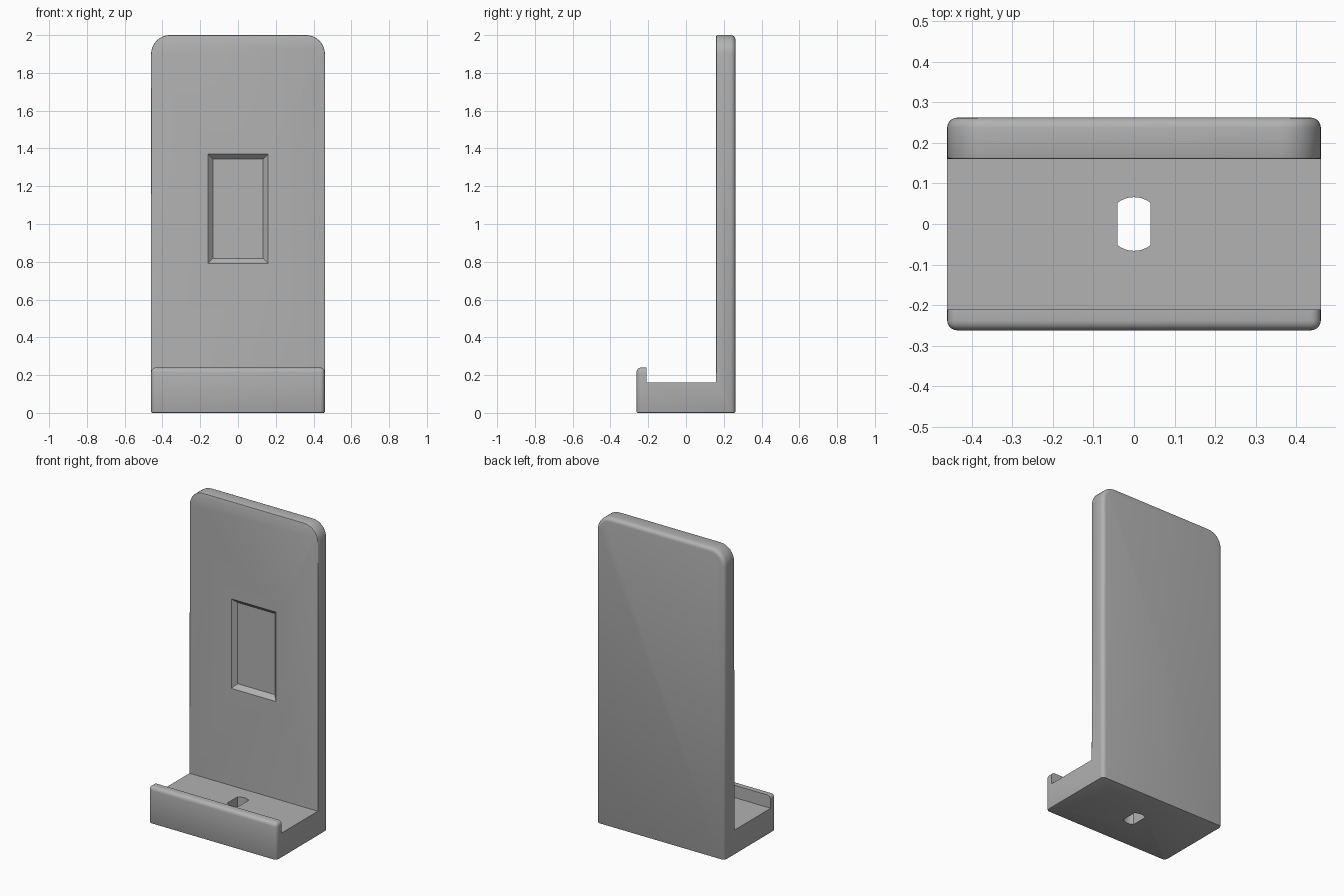
import bpy
import bmesh
from math import acos, cos, sin, pi, radians

old = bpy.data.objects.get("Cube")
if old:
    bpy.data.objects.remove(old, do_unlink=True)

W, D, H = 0.46, 0.262, 2.0            # half width, half depth, height
PLATE, SHELF = 0.16, 0.16             # plate front y, shelf top z
LIP_Y, LIP_Z = -0.21, 0.24            # lip inner y, lip top z

grey = bpy.data.materials.new("light grey")
grey.use_nodes = True
colour = (0.445, 0.445, 0.445, 1)
grey.diffuse_color = colour
grey.node_tree.nodes["Principled BSDF"].inputs["Base Color"].default_value = colour


def loft(bm, first, second):
    """Close two matching loops of points into a solid."""
    a = [bm.verts.new(p) for p in first]
    b = [bm.verts.new(p) for p in second]
    bm.faces.new(a)
    bm.faces.new(b[::-1])
    for i in range(len(a)):
        j = (i + 1) % len(a)
        bm.faces.new((a[j], a[i], b[i], b[j]))
    bmesh.ops.recalc_face_normals(bm, faces=bm.faces)


def make_object(name, bm):
    mesh = bpy.data.meshes.new(name)
    bm.to_mesh(mesh)
    bm.free()
    mesh.materials.append(grey)
    obj = bpy.data.objects.new(name, mesh)
    bpy.context.collection.objects.link(obj)
    return obj


def round_edges(bm, rule, radius, segments):
    """Round every edge whose two end points both satisfy the rule."""
    edges = [e for e in bm.edges if rule(e.verts[0].co, e.verts[1].co)]
    bmesh.ops.bevel(bm, geom=edges, offset=radius, offset_type='OFFSET',
                    segments=segments, profile=0.5, affect='EDGES')


def near(*values):
    return all(abs(v - values[0]) < 1e-4 for v in values)


# Stand body: side profile swept across the width
profile = [(-D, 0), (D, 0), (D, H), (PLATE, H), (PLATE, SHELF),
           (LIP_Y, SHELF), (LIP_Y, LIP_Z), (-D, LIP_Z)]
bm = bmesh.new()
loft(bm, [(-W, y, z) for y, z in profile], [(W, y, z) for y, z in profile])

# Large top corners of the plate
round_edges(bm, lambda a, b: near(H, a.z, b.z) and near(a.x, b.x), 0.1, 10)
# Soft outline of the back, the front of the lip and its upper ends
def soft(a, b):
    on_bottom = near(0, a.z, b.z)
    back_or_front = near(D, abs(a.y), abs(b.y)) and near(a.y, b.y)
    lip_end = near(LIP_Z, a.z, b.z) and near(a.x, b.x)
    return not on_bottom and (back_or_front or lip_end)
round_edges(bm, soft, 0.025, 5)
# Fine rounding under the base and around the plate's front outline
round_edges(bm, lambda a, b: near(0, a.z, b.z), 0.007, 2)
round_edges(bm, lambda a, b: near(PLATE, a.y, b.y) and max(a.z, b.z) > SHELF + 0.01, 0.005, 2)
stand = make_object("phone_stand", bm)

# Shallow pocket with sloping walls
def rectangle(y, inset):
    x, low, high = 0.16 - inset, 0.79 + inset, 1.37 - inset
    return [(-x, y, low), (x, y, low), (x, y, high), (-x, y, high)]
bm = bmesh.new()
loft(bm, rectangle(PLATE - 0.027, -0.027), rectangle(PLATE + 0.027, 0.027))
pocket = make_object("pocket_cutter", bm)

# Cable slot: a circle with two flat sides
R, FLAT = 0.066, 0.041
start = acos(FLAT / R)
arc = [start + (pi - 2 * start) * i / 12 for i in range(13)]
outline = [(R * cos(t), R * sin(t)) for t in arc]
outline += [(-x, -y) for x, y in outline]
bm = bmesh.new()
loft(bm, [(x, y, -0.1) for x, y in outline], [(x, y, 0.3) for x, y in outline])
slot = make_object("slot_cutter", bm)

# Cut both openings
bpy.ops.object.select_all(action='DESELECT')
stand.select_set(True)
bpy.context.view_layer.objects.active = stand
for cutter in (pocket, slot):
    cut = stand.modifiers.new(cutter.name, 'BOOLEAN')
    cut.operation, cut.solver, cut.object = 'DIFFERENCE', 'EXACT', cutter
    bpy.ops.object.modifier_apply(modifier=cut.name)
    bpy.data.objects.remove(cutter, do_unlink=True)
bpy.ops.object.shade_smooth_by_angle(angle=radians(35))
